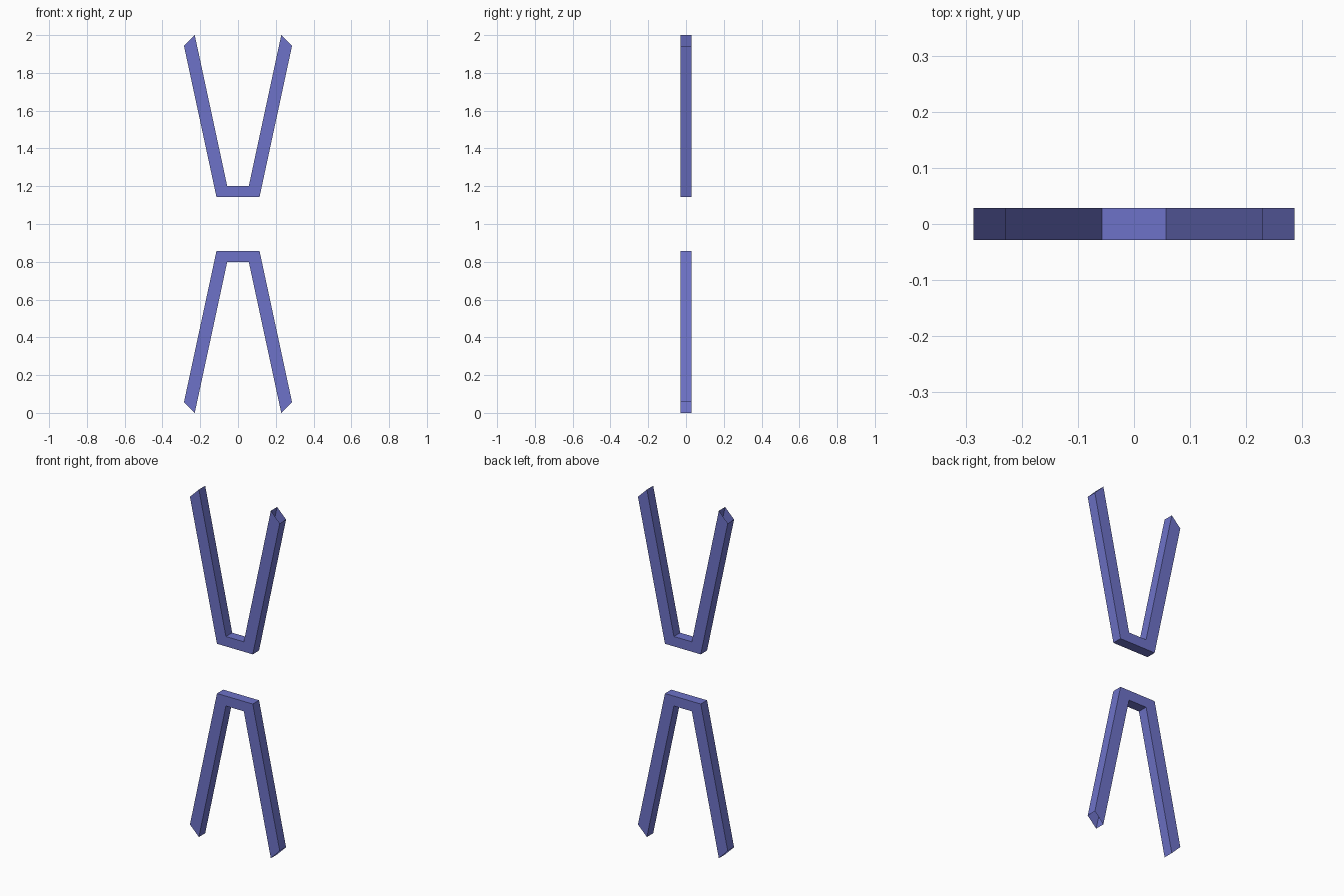
import bpy
import bmesh
from mathutils import Vector

cube = bpy.data.objects.get("Cube")
if cube:
    bpy.data.objects.remove(cube, do_unlink=True)

HALF_DEPTH = 0.0286

# Single periwinkle blue colour
blue = bpy.data.materials.new("periwinkle_blue")
blue.use_nodes = True
colour = (0.155, 0.171, 0.578, 1.0)
blue.diffuse_color = colour
blue.node_tree.nodes["Principled BSDF"].inputs["Base Color"].default_value = colour

# Outer and inner corner of each mitred joint, from left tip to base corner
JOINTS = [((0.286, 1.943), (0.229, 2.0)),
          ((0.114, 1.143), (0.057, 1.2))]


def build_bracket(name, flip):
    """Hollow square tube bent into a splayed U, open at both tips."""
    path = JOINTS + [((-ox, oz), (-ix, iz)) for (ox, oz), (ix, iz) in reversed(JOINTS)]
    bm = bmesh.new()
    rings = []
    for outer, inner in path:
        ring = []
        for (x, z), side in ((outer, -1), (outer, 1), (inner, 1), (inner, -1)):
            height = 2 - z if flip else z
            ring.append(bm.verts.new(Vector((x, side * HALF_DEPTH, height))))
        rings.append(ring)
    # Four walls between neighbouring rings
    for a, b in zip(rings, rings[1:]):
        for i in range(4):
            j = (i + 1) % 4
            quad = (a[i], a[j], b[j], b[i])
            bm.faces.new(quad if flip else quad[::-1])
    # Make sure the tube walls face outward
    bm.normal_update()
    base = max(bm.faces, key=lambda f: abs(f.calc_center_median().z - 1) * -1)
    if base.normal.z * (1 if flip else -1) < 0:
        bmesh.ops.reverse_faces(bm, faces=bm.faces[:])
    mesh = bpy.data.meshes.new(name)
    bm.to_mesh(mesh)
    bm.free()
    mesh.materials.append(blue)
    obj = bpy.data.objects.new(name, mesh)
    bpy.context.collection.objects.link(obj)


build_bracket("upper_bracket", False)
build_bracket("lower_bracket", True)
